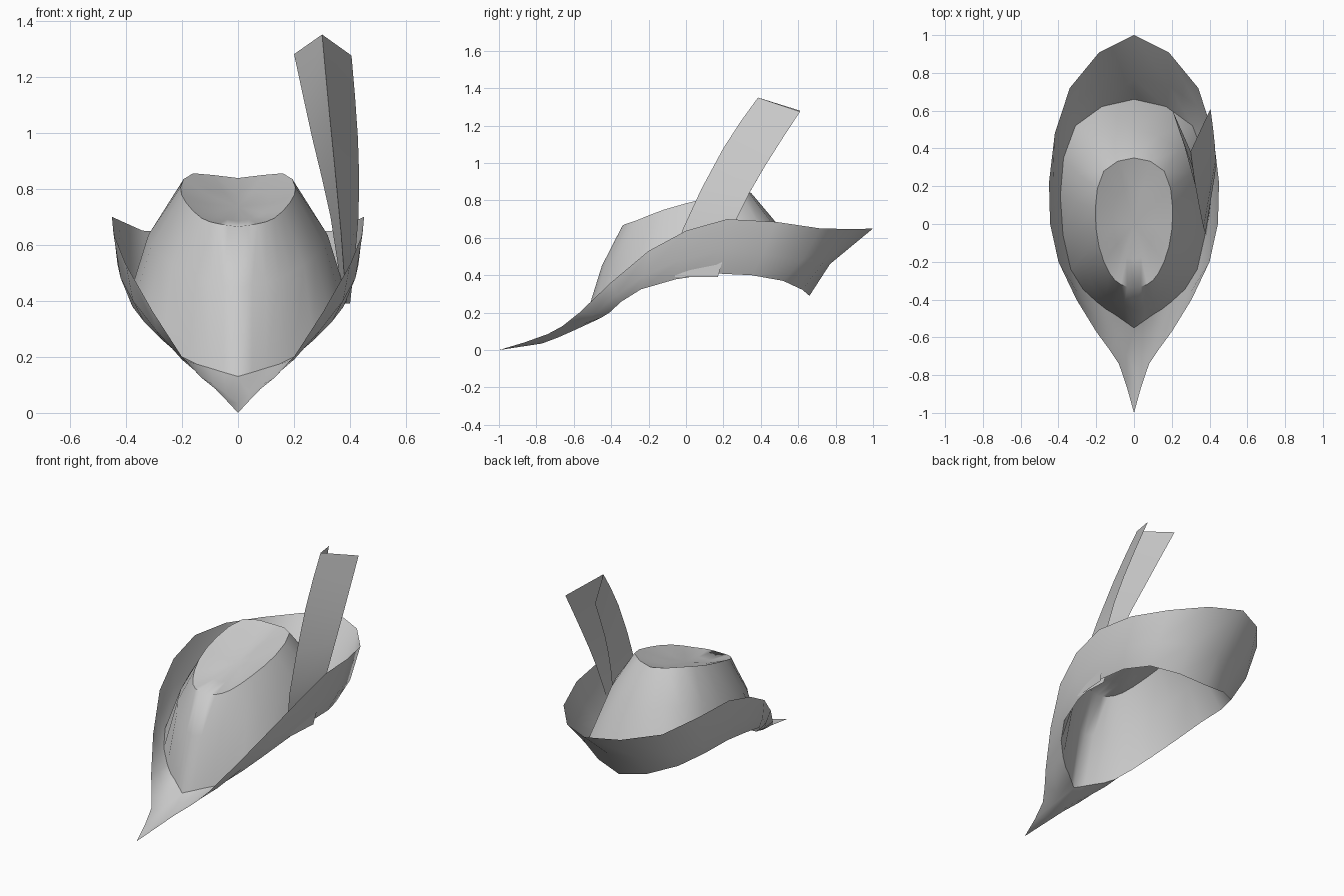
import bpy
import math
from mathutils import Vector

cube = bpy.data.objects.get("Cube")
if cube:
    bpy.data.objects.remove(cube, do_unlink=True)

# One plain felt colour for everything
felt = bpy.data.materials.new("light_grey")
felt.use_nodes = True
felt.diffuse_color = (0.6, 0.6, 0.6, 1)
felt.node_tree.nodes["Principled BSDF"].inputs["Base Color"].default_value = felt.diffuse_color


def spline(points, symmetric, steps=2):
    """Smooth curve through the points; symmetric curves end square to the centre plane."""
    pts = [Vector(p) for p in points]
    first = pts[0] * 2 - pts[1]
    last = pts[-1] * 2 - pts[-2]
    if symmetric:
        last = Vector((-pts[-2].x, pts[-2].y, pts[-2].z))
    padded = [first] + pts + [last]
    curve = []
    for i in range(len(pts) - 1):
        a, b, c, d = padded[i:i + 4]
        for s in range(steps):
            t = s / steps
            curve.append(b + (c - a) * (t / 2) + (a * 2 - b * 5 + c * 4 - d) * (t * t / 2)
                         + (b * 3 - a - c * 3 + d) * (t ** 3 / 2))
    curve.append(pts[-1])
    if symmetric:
        curve[0].x = curve[-1].x = 0
        for p in curve:
            p.x = max(p.x, 0)
    return curve


def loft(name, rows, mirror=False, cap=None):
    """Skin neighbouring rows with quads, optionally closing the last row to a point."""
    width = len(rows[0])
    verts = [p for row in rows for p in row]
    faces = []
    for r in range(len(rows) - 1):
        for i in range(width - 1):
            k = r * width + i
            faces.append((k, k + 1, k + width + 1, k + width))
    if cap is not None:
        base = (len(rows) - 1) * width
        faces += [(base + i, base + i + 1, len(verts)) for i in range(width - 1)]
        verts.append(cap)
    mesh = bpy.data.meshes.new(name)
    mesh.from_pydata(verts, [], faces)
    mesh.materials.append(felt)
    obj = bpy.data.objects.new(name, mesh)
    bpy.context.collection.objects.link(obj)
    bpy.ops.object.select_all(action="DESELECT")
    obj.select_set(True)
    bpy.context.view_layer.objects.active = obj
    if mirror:
        mod = obj.modifiers.new("mirror", "MIRROR")
        mod.use_clip = True
        mod.merge_threshold = 0.002
        bpy.ops.object.modifier_apply(modifier=mod.name)
    bpy.ops.object.shade_smooth_by_angle(angle=math.radians(60))
    return obj


# Half outlines of the hat, each running from the front tip to the back
brim_edge = spline([(0, -1, 0), (.08, -.74, .085), (.2, -.57, .2), (.4, -.2, .53),
                    (.45, .22, .7), (.34, .72, .65), (0, 1, .65)], True)
brim_wall = spline([(0, -.77, .035), (.085, -.61, .1), (.2, -.49, .19), (.375, -.22, .4),
                    (.43, .18, .53), (.34, .62, .48), (0, .77, .46)], True)
fold = spline([(0, -.55, .13), (.1, -.48, .16), (.2, -.41, .2), (.335, -.24, .325),
               (.39, .15, .41), (.31, .52, .37), (0, .66, .29)], True)
crown_wall = spline([(0, -.45, .45), (.1, -.41, .465), (.19, -.33, .5), (.275, -.17, .56),
                     (.32, .12, .635), (.24, .39, .67), (0, .5, .66)], True)
crown_rim = spline([(0, -.34, .665), (.07, -.32, .675), (.13, -.26, .695), (.185, -.12, .75),
                    (.205, .08, .805), (.16, .28, .855), (0, .35, .838)], True)

# Shallow dish in the top of the crown
dish_centre = Vector((0, 0, .735))
dish_ring = [p.lerp(dish_centre, .45) - Vector((0, 0, .012)) for p in crown_rim]

loft("hat_brim", [fold, brim_wall, brim_edge], mirror=True)
loft("hat_crown", [fold, crown_wall, crown_rim, dish_ring], mirror=True, cap=dish_centre)

# Feather folded along its rib, with both vanes swept to the back
left_vane = spline([(.405, .61, 1.275), (.428, .42, .98), (.43, .27, .7), (.4, .17, .39)], False)
rib = spline([(.3, .385, 1.35), (.325, .2, 1.08), (.368, -.02, .64), (.385, -.06, .39)], False)
right_vane = spline([(.2, .61, 1.28), (.265, .42, .98), (.33, .27, .7), (.375, .17, .39)], False)
loft("feather", [left_vane, rib, right_vane])
